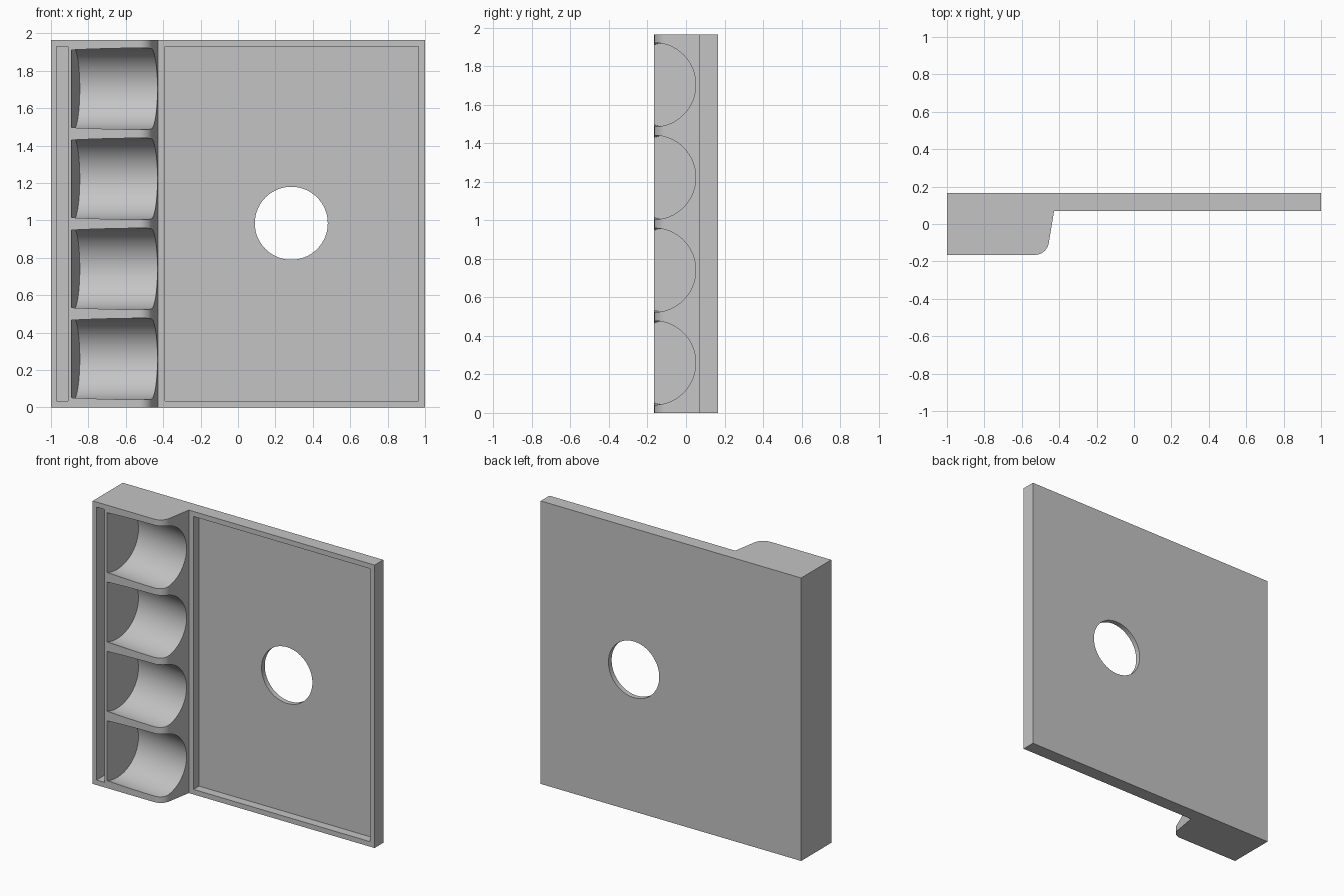
import bpy, bmesh
from math import radians, sin, cos, pi
from mathutils import Vector, Matrix

if "Cube" in bpy.data.objects:
    bpy.data.objects.remove(bpy.data.objects["Cube"], do_unlink=True)

HEIGHT = 1.964
BACK, FRONT, STEP = 0.165, -0.165, 0.07   # depth planes along y
FLOOR = 0.13                              # bottom of the recesses
RIM = 0.035
TILT = radians(9)

grey = bpy.data.materials.new("plain grey")
grey.use_nodes = True
grey.diffuse_color = (0.55, 0.55, 0.55, 1)
grey.node_tree.nodes["Principled BSDF"].inputs["Base Color"].default_value = (0.55, 0.55, 0.55, 1)


def make_object(name, bm):
    bmesh.ops.recalc_face_normals(bm, faces=bm.faces)
    mesh = bpy.data.meshes.new(name)
    bm.to_mesh(mesh)
    bm.free()
    mesh.materials.append(grey)
    obj = bpy.data.objects.new(name, mesh)
    bpy.context.collection.objects.link(obj)
    return obj


def box(name, x0, x1, y0, y1, z0, z1):
    bm = bmesh.new()
    bmesh.ops.create_cube(bm, size=1)
    for v in bm.verts:
        v.co = (x1 if v.co.x > 0 else x0, y1 if v.co.y > 0 else y0, z1 if v.co.z > 0 else z0)
    return make_object(name, bm)


def cylinder(name, start, end, radius):
    axis = end - start
    turn = axis.to_track_quat('Z', 'Y').to_matrix().to_4x4()
    bm = bmesh.new()
    bmesh.ops.create_cone(bm, cap_ends=True, segments=96, radius1=radius, radius2=radius,
                          depth=axis.length, matrix=Matrix.Translation((start + end) / 2) @ turn)
    return make_object(name, bm)


def cut(target, cutter):
    cutter.hide_render = True
    mod = target.modifiers.new("cut", 'BOOLEAN')
    mod.operation, mod.solver, mod.object = 'DIFFERENCE', 'EXACT', cutter
    bpy.context.view_layer.objects.active = target
    bpy.ops.object.modifier_apply(modifier=mod.name)
    bpy.data.objects.remove(cutter, do_unlink=True)


# Body: plan profile with a rounded, leaning shoulder, extruded upward
r = 0.075
cx, cy = -0.53, FRONT + r
arc = [(cx + r * cos(a), cy + r * sin(a))
       for a in (-pi / 2 + i * (pi / 2 - TILT) / 12 for i in range(13))]
profile = [(-1, BACK), (-1, FRONT)] + arc + [(-0.427, STEP), (1, STEP), (1, BACK)]
bm = bmesh.new()
base = bm.faces.new([bm.verts.new((x, y, 0)) for x, y in profile])
top = bmesh.ops.extrude_face_region(bm, geom=[base])["geom"]
bmesh.ops.translate(bm, vec=(0, 0, HEIGHT), verts=[g for g in top if isinstance(g, bmesh.types.BMVert)])
tray = make_object("tray_body", bm)

# Shallow tray recess and narrow side slot
cut(tray, box("recess_cutter", -0.39, 1 - RIM, -0.3, FLOOR, RIM, HEIGHT - RIM))
cut(tray, box("slot_cutter", -1 + RIM - 0.005, -0.91, -0.3, FLOOR, RIM, HEIGHT - RIM))

# Four tilted half-round scoops, open toward the tray
along = Vector((cos(TILT), -sin(TILT), 0))
for i in range(4):
    mouth = Vector((-0.464, FRONT, HEIGHT / 2 + (i - 1.5) * 0.4815))
    cut(tray, cylinder("scoop_cutter", mouth - along * 0.421, mouth + along * 0.3, 0.218))

# Round through hole
cut(tray, cylinder("hole_cutter", Vector((0.285, -0.3, 0.985)), Vector((0.285, 0.4, 0.985)), 0.195))

# Smooth curved walls, keep the edges crisp
bpy.ops.object.select_all(action='DESELECT')
tray.select_set(True)
bpy.context.view_layer.objects.active = tray
bpy.ops.object.shade_smooth_by_angle(angle=radians(25))
